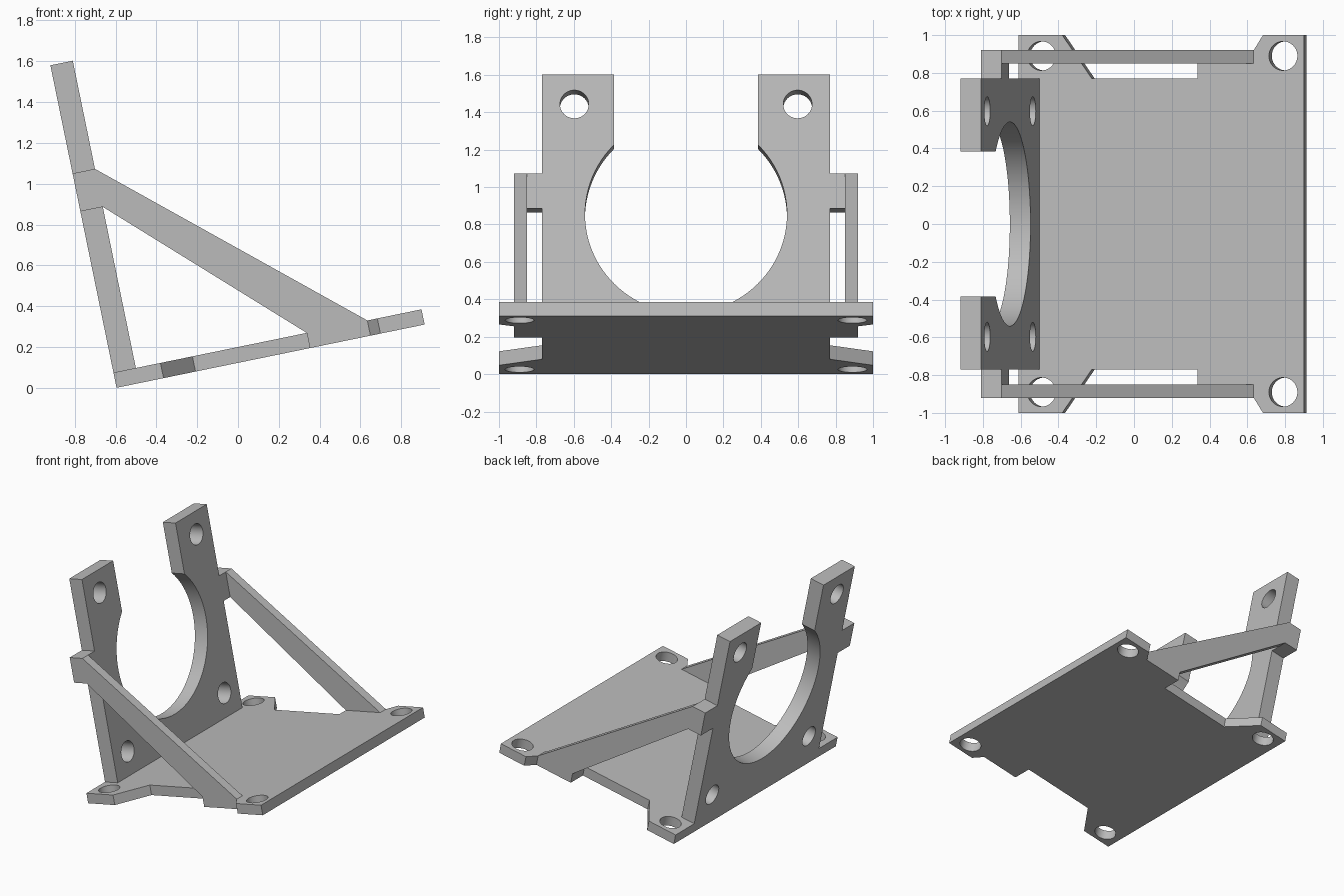
import bpy, bmesh, math
from mathutils import Matrix

cube = bpy.data.objects.get("Cube")
if cube:
    bpy.data.objects.remove(cube, do_unlink=True)

grey = bpy.data.materials.new("plain grey")
grey.use_nodes = True
COLOR = (0.5, 0.5, 0.5, 1)
grey.diffuse_color = COLOR
grey.node_tree.nodes["Principled BSDF"].inputs["Base Color"].default_value = COLOR

# The whole bracket is square in its own frame, then tipped back
TILT = Matrix.Translation((-0.595, 0, 0)) @ Matrix.Rotation(math.radians(-11.6), 4, 'Y')
PLATE_T, WALL_T = 0.076, 0.112

# Maps from (profile a, profile b, depth) to the bracket frame
FLAT = lambda a, b, d: (a, b, d)
WALL = lambda a, b, d: (d, a, b)
SIDE = lambda a, b, d: (a, d, b)


def prism(name, profile, low, high, axes):
    bm = bmesh.new()
    lower = [bm.verts.new(axes(a, b, low)) for a, b in profile]
    upper = [bm.verts.new(axes(a, b, high)) for a, b in profile]
    bm.faces.new(lower)
    bm.faces.new(upper)
    n = len(profile)
    for i in range(n):
        j = (i + 1) % n
        bm.faces.new((lower[i], lower[j], upper[j], upper[i]))
    bmesh.ops.recalc_face_normals(bm, faces=bm.faces)
    bm.transform(TILT)
    mesh = bpy.data.meshes.new(name)
    bm.to_mesh(mesh)
    bm.free()
    mesh.materials.append(grey)
    obj = bpy.data.objects.new(name, mesh)
    bpy.context.collection.objects.link(obj)
    return obj


def circle(a, b, r, n):
    return [(a + r * math.cos(2 * math.pi * i / n), b + r * math.sin(2 * math.pi * i / n))
            for i in range(n)]


def drill(obj, centres, radius, depth, axes):
    for a, b in centres:
        cutter = prism("hole_cutter", circle(a, b, radius, 40), -0.05, depth + 0.05, axes)
        cutter.hide_render = True
        mod = obj.modifiers.new("hole", 'BOOLEAN')
        mod.operation, mod.solver, mod.object = 'DIFFERENCE', 'EXACT', cutter
        bpy.context.view_layer.objects.active = obj
        bpy.ops.object.modifier_apply(modifier=mod.name)
        bpy.data.objects.remove(cutter, do_unlink=True)
    bpy.ops.object.select_all(action='DESELECT')
    obj.select_set(True)
    bpy.context.view_layer.objects.active = obj
    bpy.ops.object.shade_smooth_by_angle(angle=math.radians(30))


# Base plate with corner ears and side notches
half = [(0, 1), (0.235, 1), (0.395, 0.77), (0.967, 0.77), (0.967, 0.92),
        (1.27, 0.92), (1.32, 1), (1.541, 1)]
plate = prism("base_plate", half + [(u, -y) for u, y in reversed(half)], 0, PLATE_T, FLAT)
drill(plate, [(u, s * 0.89) for u in (0.123, 1.429) for s in (1, -1)], 0.077, PLATE_T, FLAT)

# Upright wall with an open-topped round cutout
R, MID, INNER, TOP = 0.54, 0.85, 0.385, 1.613
start = math.acos(INNER / R)
sweep = math.pi + 2 * start
arc = [(R * math.cos(start - sweep * i / 72), MID + R * math.sin(start - sweep * i / 72))
       for i in range(73)]
wall = prism("upright_wall",
             [(-INNER, TOP), (-0.77, TOP), (-0.77, PLATE_T), (0.77, PLATE_T), (0.77, TOP),
              (INNER, TOP)] + arc, 0, WALL_T, WALL)
drill(wall, [(s * 0.597, MID + t * 0.6) for s in (1, -1) for t in (1, -1)], 0.077, WALL_T, WALL)

# Diagonal braces and the tabs joining them to the wall
LOW, HIGH = 0.882, 1.072
tab = [(0, LOW), (WALL_T, LOW), (WALL_T, HIGH), (0, HIGH)]
brace = [(0, LOW), (WALL_T, LOW), (0.967, PLATE_T), (1.27, PLATE_T), (WALL_T, HIGH), (0, HIGH)]
for side, s in (("left", 1), ("right", -1)):
    prism(side + "_brace", brace, s * 0.85, s * 0.92, SIDE)
    prism(side + "_brace_tab", tab, s * 0.77, s * 0.85, SIDE)
